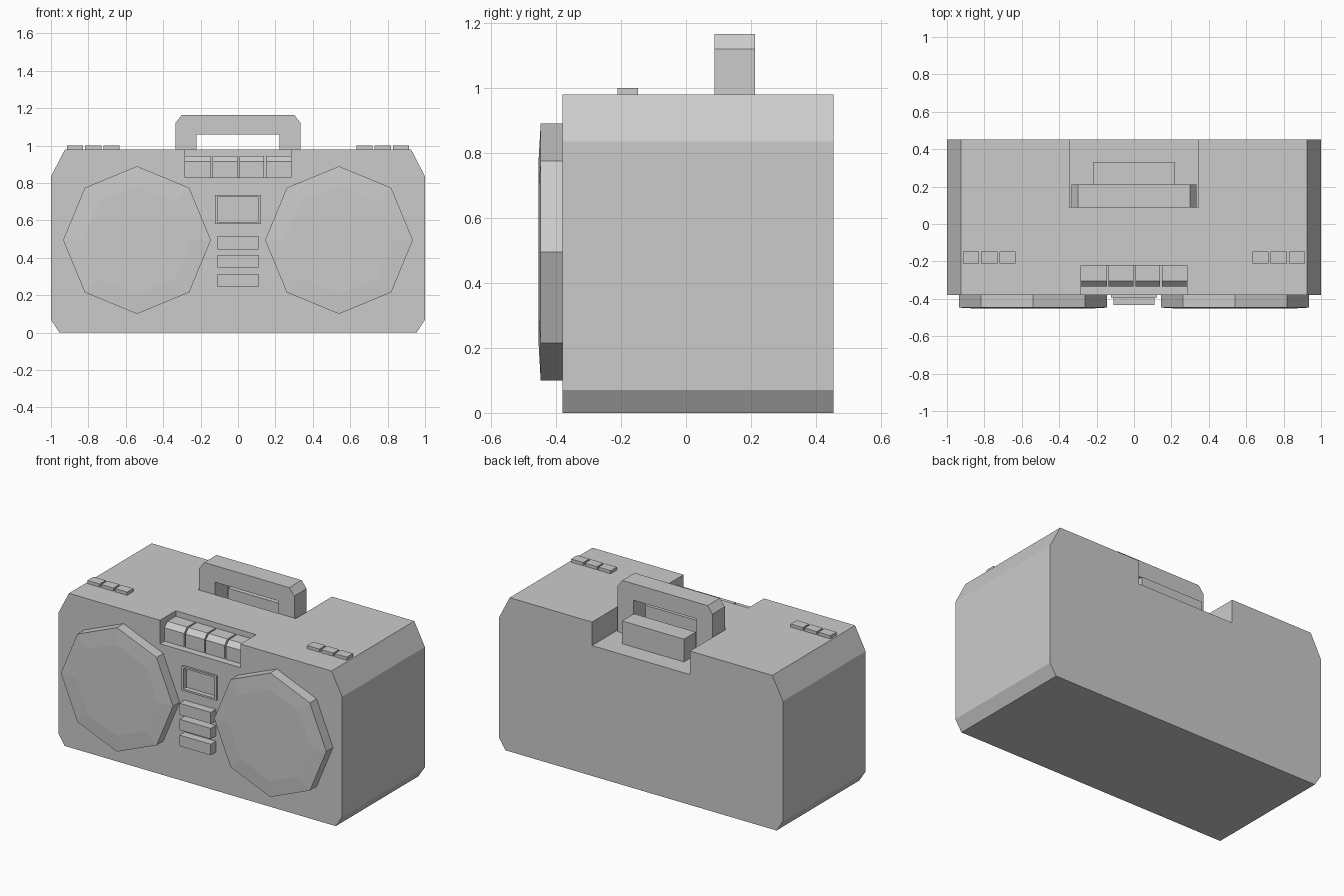
import bpy, bmesh, math

if "Cube" in bpy.data.objects:
    bpy.data.objects.remove(bpy.data.objects["Cube"])


def prism(name, pts, a, b, axis='Y'):
    """Extrude a profile: (x, z) points along Y, or (y, z) points along X."""
    place = (lambda p, d: (p[0], d, p[1])) if axis == 'Y' else (lambda p, d: (d, p[0], p[1]))
    bm = bmesh.new()
    face = bm.faces.new([bm.verts.new(place(p, a)) for p in pts])
    new = bmesh.ops.extrude_face_region(bm, geom=[face])['geom']
    for v in new:
        if isinstance(v, bmesh.types.BMVert):
            v.co['XYZ'.index(axis)] = b
    bmesh.ops.recalc_face_normals(bm, faces=bm.faces)
    return finish(name, bm)


def finish(name, bm):
    me = bpy.data.meshes.new(name)
    bm.to_mesh(me)
    bm.free()
    ob = bpy.data.objects.new(name, me)
    bpy.context.collection.objects.link(ob)
    return ob


def box(name, x0, x1, y0, y1, z0, z1):
    return prism(name, [(x0, z0), (x1, z0), (x1, z1), (x0, z1)], y0, y1)


def cut(ob, *args):
    """Subtract a box from an object and remove the cutter."""
    cutter = box("cutter", *args)
    cutter.hide_render = True
    mod = ob.modifiers.new("cut", 'BOOLEAN')
    mod.object, mod.operation, mod.solver = cutter, 'DIFFERENCE', 'EXACT'
    bpy.context.view_layer.objects.active = ob
    bpy.ops.object.modifier_apply(modifier=mod.name)
    bpy.data.objects.remove(cutter)


FRONT, BACK, TOP, FLOOR = -0.38, 0.453, 0.98, 0.83

# Main case with chamfered corners, rear handle bay, key bay and display recess
half = [(0.955, 0), (1, 0.07), (1, 0.835), (0.925, TOP)]
body = prism("body", half + [(-x, z) for x, z in reversed(half)], FRONT, BACK)
cut(body, -0.345, 0.345, 0.088, 0.6, FLOOR, 1.1)
cut(body, -0.283, 0.283, -0.5, -0.222, FLOOR, 1.1)
cut(body, -0.11, 0.11, -0.5, -0.362, 0.593, 0.725)

# Carry handle standing in the bay, and the block behind it
arch = [(0.335, FLOOR), (0.335, 1.12), (0.3, 1.165)]
inner = [(-0.222, FLOOR), (-0.222, 1.06), (0.222, 1.06), (0.222, FLOOR)]
prism("handle", arch + [(-x, z) for x, z in reversed(arch)] + inner, 0.088, 0.212)
box("bay_block", -0.218, 0.218, 0.212, 0.332, FLOOR, 0.975)

# Octagonal speakers with a slightly domed front
for side, s in (("left", -1), ("right", 1)):
    bm = bmesh.new()
    rings = []
    for r, y in ((0.395, FRONT), (0.395, -0.447), (0.29, -0.453)):
        rings.append([bm.verts.new((s * 0.54 + r * math.cos(k * math.pi / 4), y,
                                    0.495 + r * math.sin(k * math.pi / 4))) for k in range(8)])
    for lo, hi in zip(rings, rings[1:]):
        for k in range(8):
            bm.faces.new((lo[k], lo[(k + 1) % 8], hi[(k + 1) % 8], hi[k]))
    bm.faces.new(rings[0])
    bm.faces.new(rings[-1])
    bmesh.ops.recalc_face_normals(bm, faces=bm.faces)
    finish(f"speaker_{side}", bm)

    # Three small buttons on top of each side
    for i in range(3):
        x = s * (0.677 + 0.097 * i)
        box(f"top_button_{side}_{i + 1}", x - 0.043, x + 0.043, -0.21, -0.148, TOP, 1.0)

# Four bevelled tape keys in the front bay
key = [(-0.222, FLOOR), (-0.335, FLOOR), (-0.335, 0.915), (-0.305, 0.945), (-0.222, 0.945)]
for i in range(4):
    x = -0.283 + i * 0.1425
    x0 = x + (0.005 if i else 0)
    x1 = x + (0.1375 if i < 3 else 0.1385)
    prism(f"tape_key_{i + 1}", key, x0, x1, 'X')

# Display frame around the recess
frame = box("display_frame", -0.122, 0.122, -0.392, FRONT, 0.581, 0.737)
cut(frame, -0.11, 0.11, -0.5, -0.3, 0.593, 0.725)

# Three front buttons
for i, (z0, z1) in enumerate(((0.445, 0.518), (0.348, 0.416), (0.245, 0.315))):
    box(f"front_button_{i + 1}", -0.11, 0.11, -0.432, FRONT, z0, z1)
